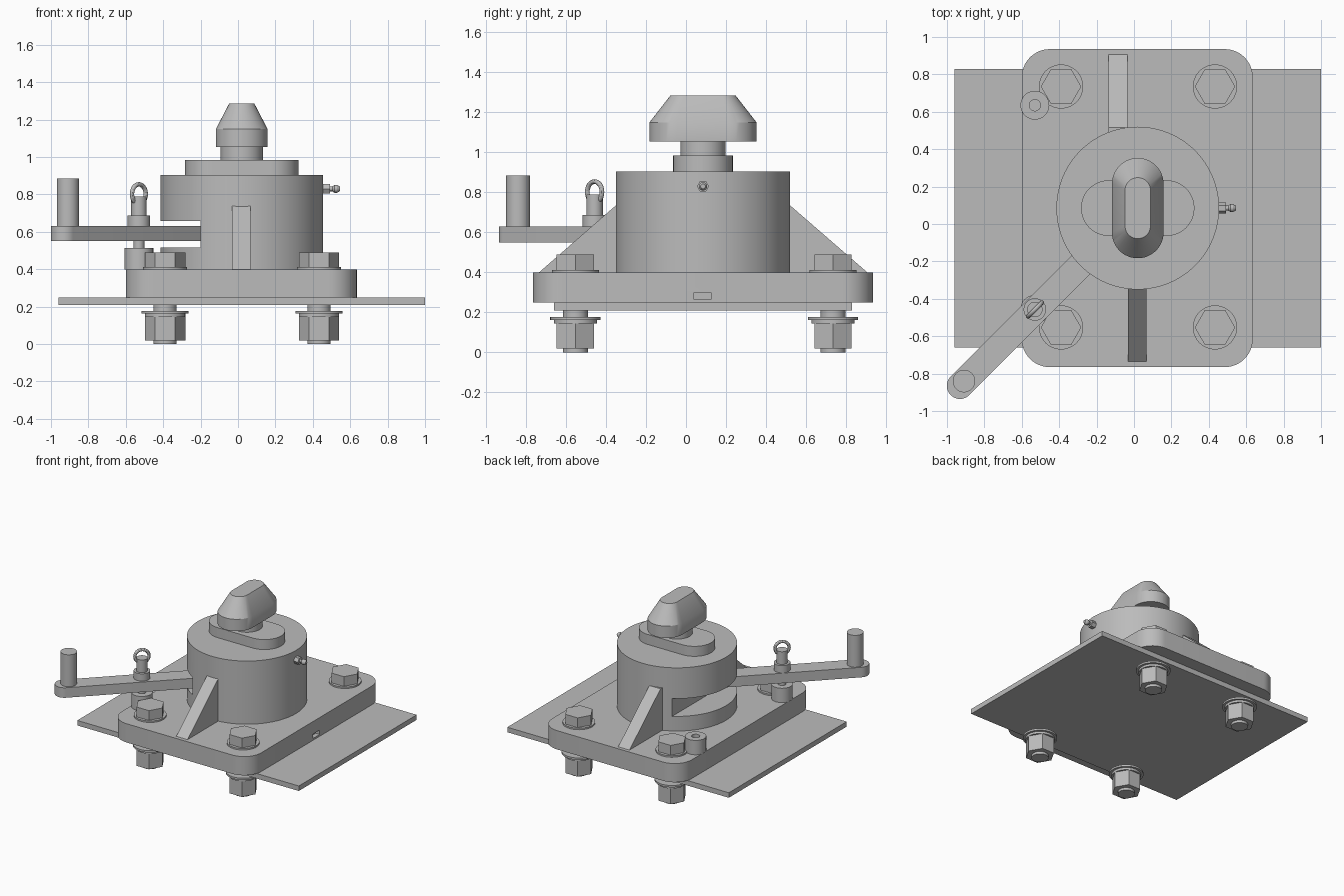
import bpy, bmesh
from math import cos, sin, pi, radians
from mathutils import Matrix, Vector

cube = bpy.data.objects.get("Cube")
if cube:
    bpy.data.objects.remove(cube, do_unlink=True)

steel = bpy.data.materials.new("grey steel")
steel.use_nodes = True
STEEL = (0.5, 0.5, 0.5, 1)
steel.diffuse_color = STEEL
steel.node_tree.nodes["Principled BSDF"].inputs["Base Color"].default_value = STEEL

CX, CY = 0.02, 0.085          # axis of the housing
PIN_X, PIN_Y = -0.53, -0.457  # locking pin


def finish(obj, smooth=True):
    if not obj.data.materials:
        obj.data.materials.append(steel)
    bpy.ops.object.select_all(action='DESELECT')
    obj.select_set(True)
    bpy.context.view_layer.objects.active = obj
    if smooth:
        bpy.ops.object.shade_smooth_by_angle(angle=radians(30))
    return obj


def loft(name, sections, matrix=Matrix()):
    """Capped solid through equal-sized outlines, each given as (outline, z)."""
    bm = bmesh.new()
    rings = [[bm.verts.new(matrix @ Vector((x, y, z))) for x, y in outline]
             for outline, z in sections]
    n = len(rings[0])
    for a, b in zip(rings, rings[1:]):
        for i in range(n):
            j = (i + 1) % n
            bm.faces.new((a[i], a[j], b[j], b[i]))
    bm.faces.new(rings[0][::-1])
    bm.faces.new(rings[-1])
    bmesh.ops.recalc_face_normals(bm, faces=bm.faces)
    mesh = bpy.data.meshes.new(name)
    bm.to_mesh(mesh)
    bm.free()
    obj = bpy.data.objects.new(name, mesh)
    bpy.context.collection.objects.link(obj)
    return finish(obj)


def prism(name, outline, z0, z1, matrix=Matrix()):
    return loft(name, [(outline, z0), (outline, z1)], matrix)


def circle(r, x=0, y=0, n=48):
    return [(x + r * cos(2 * pi * i / n), y + r * sin(2 * pi * i / n)) for i in range(n)]


def rounded(x0, x1, y0, y1, r, n=12):
    """Rectangle with rounded corners."""
    corners = [(x1 - r, y1 - r), (x0 + r, y1 - r), (x0 + r, y0 + r), (x1 - r, y0 + r)]
    return [(cx + r * cos(a), cy + r * sin(a))
            for q, (cx, cy) in enumerate(corners)
            for a in [(q + i / n) * pi / 2 for i in range(n + 1)]]


def stadium(hx, hy):
    r = min(hx, hy) - 0.0005
    return rounded(CX - hx, CX + hx, CY - hy, CY + hy, r)


def box(x0, x1, y0, y1):
    return [(x0, y0), (x1, y0), (x1, y1), (x0, y1)]


def cut(obj, cutter):
    cutter.hide_render = True
    mod = obj.modifiers.new("cut", 'BOOLEAN')
    mod.operation = 'DIFFERENCE'
    mod.solver = 'EXACT'
    mod.object = cutter
    finish(obj, False)
    bpy.ops.object.modifier_apply(modifier=mod.name)
    bpy.data.objects.remove(cutter, do_unlink=True)
    finish(obj)


# Mounting sheet and thick base with a small recess in its side
prism("mounting_sheet", box(-0.96, 1.0, -0.66, 0.83), 0.21, 0.25)
base = prism("base_block", rounded(-0.6, 0.635, -0.765, 0.935, 0.15), 0.25, 0.40)
cut(base, prism("recess_cutter", box(0.6, 0.7, 0.04, 0.125), 0.265, 0.3))

# Round housing with the lever slot
housing = prism("housing", circle(0.435, CX, CY, 96), 0.40, 0.905)
cut(housing, prism("slot_cutter", box(-0.6, -0.2, -0.6, 0.8), 0.517, 0.659))

# Triangular ribs, profile in y and z, extruded along x
to_x = Matrix(((0, 0, 1, 0), (1, 0, 0, 0), (0, 1, 0, 0), (0, 0, 0, 1)))
for name, x, toe, wall, root in (("front_rib", 0.018, -0.735, -0.345, -0.2),
                                 ("rear_rib", -0.085, 0.907, 0.515, 0.4)):
    prism(name, [(toe, 0.40), (wall, 0.74), (root, 0.74), (root, 0.40)],
          x - 0.05, x + 0.05, to_x)

# Oval collar, neck and tapered twist head
prism("oval_collar", stadium(0.303, 0.149), 0.905, 0.985)
prism("neck", circle(0.113, CX, CY), 0.98, 1.06)
loft("twist_head", [(stadium(0.138, 0.268), 1.055), (stadium(0.138, 0.268), 1.15),
                    (stadium(0.068, 0.163), 1.285)])

# Lever at 45 degrees, with upright handle
reach = 1.344
swing = Matrix.Translation((CX, CY, 0)) @ Matrix.Rotation(radians(225), 4, 'Z')
prism("lever", rounded(-0.07, reach + 0.07, -0.07, 0.07, 0.0695), 0.55, 0.63, swing)
prism("handle", circle(0.06, -0.909, -0.84), 0.63, 0.885)

# Sockets for the locking pin, front and rear
for name, y in (("front_socket", PIN_Y), ("rear_socket", 0.635)):
    socket = prism(name, circle(0.077, PIN_X, y), 0.40, 0.515)
    cut(socket, prism("hole_cutter", circle(0.03, PIN_X, y), 0.41, 0.6))

# Locking pin with collar and pull ring
prism("pin_shaft", circle(0.029, PIN_X, PIN_Y), 0.41, 0.65)
prism("pin_collar", circle(0.06, PIN_X, PIN_Y), 0.63, 0.688)
prism("pin_neck", circle(0.041, PIN_X, PIN_Y), 0.688, 0.79)
bpy.ops.mesh.primitive_torus_add(major_radius=0.052, minor_radius=0.012,
                                 major_segments=32, minor_segments=12,
                                 location=(PIN_X, PIN_Y, 0.802),
                                 rotation=(pi / 2, 0, pi / 4))
bpy.context.object.name = "pull_ring"
finish(bpy.context.object)

# Four bolts with washers and nuts
for side, x in (("right", -0.39), ("left", 0.433)):
    for end, y in (("front", -0.553), ("rear", 0.735)):
        tag = f"{end}_{side}_"
        hexagon = circle(0.108, x, y, 6)
        prism(tag + "bolt_shank", circle(0.062, x, y), 0, 0.42)
        prism(tag + "head_washer", circle(0.118, x, y), 0.40, 0.412)
        prism(tag + "bolt_head", hexagon, 0.412, 0.49)
        prism(tag + "flat_washer", circle(0.126, x, y), 0.163, 0.178)
        prism(tag + "spring_washer", circle(0.108, x, y), 0.145, 0.163)
        prism(tag + "nut", hexagon, 0.02, 0.145)

# Grease nipple on the side of the housing
out = Matrix.Translation((0, CY, 0.83)) @ to_x
prism("nipple_hex", circle(0.03, n=6), 0.44, 0.492, out)
loft("nipple_tip", [(circle(r, n=20), z) for r, z in
                    ((0.013, 0.49), (0.013, 0.505), (0.021, 0.515),
                     (0.021, 0.53), (0.012, 0.545))], out)
